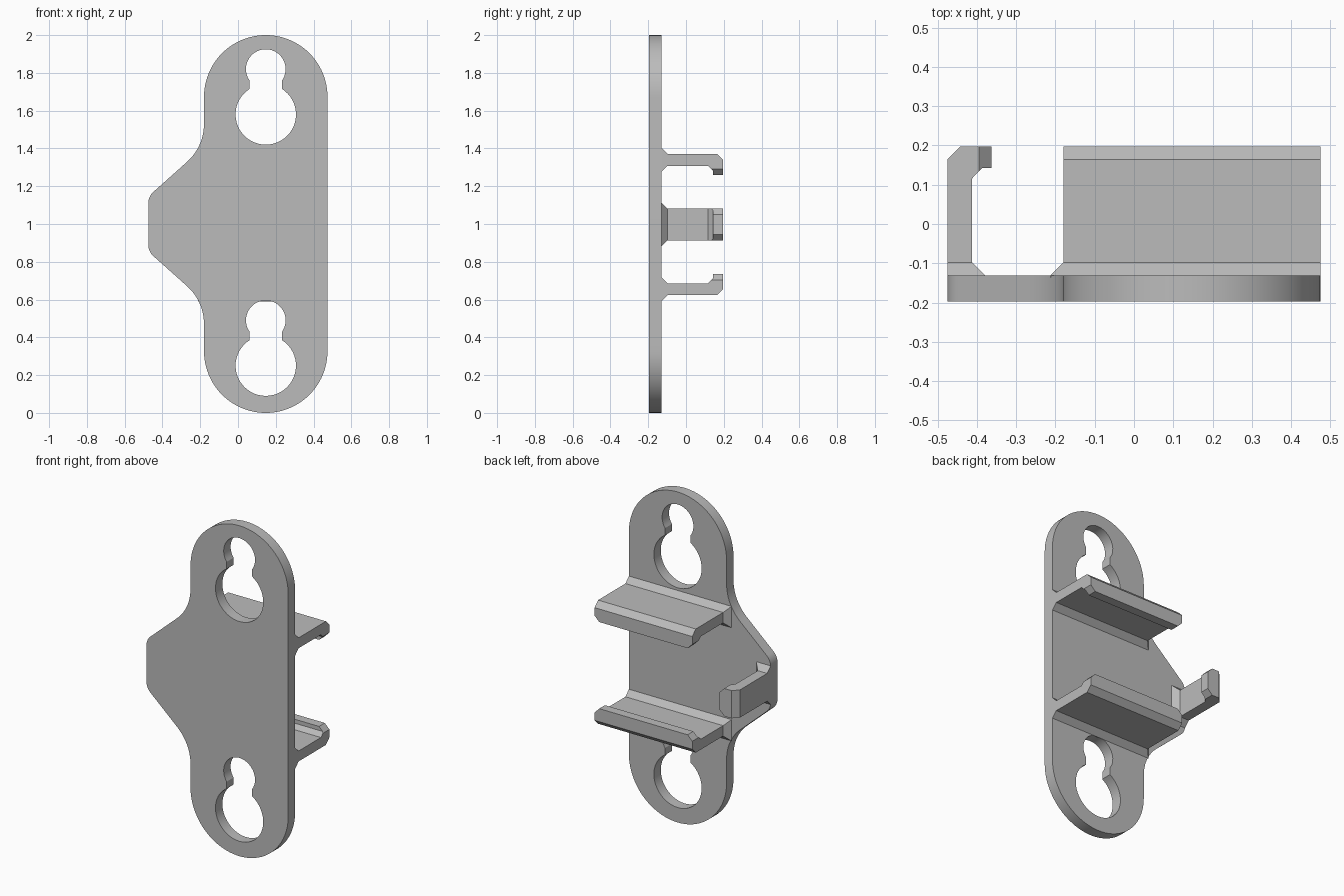
import bpy, bmesh
from math import sin, cos, acos, radians, degrees
from mathutils import Matrix, Vector

if "Cube" in bpy.data.objects:
    bpy.data.objects.remove(bpy.data.objects["Cube"])

FRONT, BACK, TIP = -0.197, -0.131, 0.197   # plate faces and clip ends along y
MID = 0.997                                # height of the clips' mirror plane
CHAMFER = 0.033

grey = bpy.data.materials.new("plain grey")
grey.use_nodes = True
colour = (0.5, 0.5, 0.5, 1)
grey.diffuse_color = colour
grey.node_tree.nodes["Principled BSDF"].inputs["Base Color"].default_value = colour


def arc(cx, cz, r, start, end, steps):
    """Points on an arc, angles in degrees."""
    angles = [radians(start + (end - start) * i / steps) for i in range(steps + 1)]
    return [(cx + r * cos(a), cz + r * sin(a)) for a in angles]


def finish(obj):
    bpy.ops.object.select_all(action='DESELECT')
    obj.select_set(True)
    bpy.context.view_layer.objects.active = obj
    bpy.ops.object.shade_smooth_by_angle(angle=radians(25))


def keyhole(cz):
    """Large round opening joined by a neck to a small one above it."""
    x, big, small, neck = 0.147, 0.16, 0.105, 0.085
    a, b = degrees(acos(neck / big)), degrees(acos(neck / small))
    return (arc(x, cz, big, 180 - a, 360 + a, 40)
            + arc(x, cz + 0.24, small, -b, 180 + b, 32))


# Outline of the plate: rounded bar with a tab swept out on one side
upper_side = (arc(-0.45, 1.53, 0.27, 0, -48, 12)
              + arc(-0.395, 1.11, 0.08, 132, 180, 8))
lower_side = [(x, 2 - z) for x, z in reversed(upper_side)]
outline = (arc(0.147, 1.673, 0.327, 0, 180, 48) + upper_side + lower_side
           + arc(0.147, 0.327, 0.327, 180, 360, 48))

# Mounting plate with two keyholes
curve = bpy.data.curves.new("mounting_plate", 'CURVE')
curve.dimensions = '2D'
curve.fill_mode = 'BOTH'
curve.extrude = (BACK - FRONT) / 2
for loop in (outline, keyhole(1.58), keyhole(0.25)):
    spline = curve.splines.new('POLY')
    spline.points.add(len(loop) - 1)
    for point, (x, z) in zip(spline.points, loop):
        point.co = (x, z, 0, 1)
    spline.use_cyclic_u = True
plate = bpy.data.objects.new("mounting_plate", curve)
bpy.context.collection.objects.link(plate)
plate.select_set(True)
bpy.context.view_layer.objects.active = plate
bpy.ops.object.convert(target='MESH')
plate = bpy.context.object
plate.data.transform(Matrix.Translation((0, (FRONT + BACK) / 2, 0))
                     @ Matrix.Rotation(radians(90), 4, 'X'))
bm = bmesh.new()
bm.from_mesh(plate.data)
bmesh.ops.remove_doubles(bm, verts=bm.verts, dist=0.0001)
bmesh.ops.recalc_face_normals(bm, faces=bm.faces)
bm.to_mesh(plate.data)
bm.free()
plate.data.materials.clear()
plate.data.materials.append(grey)
finish(plate)


def clip(name, low, high, place, outer_flare, high_flare):
    """Hooked wall: u runs along it, v from its outer face towards the lip."""
    wall, lip, root = 0.063, 0.112, BACK + CHAMFER
    profile = [(0, root), (0, TIP - CHAMFER), (CHAMFER, TIP), (lip, TIP),
               (lip, 0.142), (wall + 0.025, 0.142), (wall, 0.116), (wall, root)]
    bm = bmesh.new()
    # Wall and lip
    face = bm.faces.new([bm.verts.new((low, v, y)) for v, y in profile])
    extruded = bmesh.ops.extrude_face_region(bm, geom=[face])["geom"]
    bmesh.ops.translate(bm, vec=(high - low, 0, 0),
                        verts=[g for g in extruded if isinstance(g, bmesh.types.BMVert)])
    # Bevelled lip corners
    for u, side in ((low, -1), (high, 1)):
        geom = bm.verts[:] + bm.edges[:] + bm.faces[:]
        cut = bmesh.ops.bisect_plane(bm, geom=geom, plane_co=(u, lip - 0.031, 0),
                                     plane_no=Vector((side, 1, 0)), clear_outer=True)
        edges = [g for g in cut["geom_cut"] if isinstance(g, bmesh.types.BMEdge)]
        bmesh.ops.holes_fill(bm, edges=edges)
    # Flared root against the plate
    rings = []
    for y, grow in ((BACK - 0.005, 1), (BACK, 1), (root, 0)):
        u0, u1 = low - CHAMFER * grow, high + high_flare * grow
        v0, v1 = -outer_flare * grow, wall + CHAMFER * grow
        rings.append([bm.verts.new((u, v, y))
                      for u, v in ((u0, v0), (u1, v0), (u1, v1), (u0, v1))])
    bm.faces.new(rings[0])
    bm.faces.new(rings[-1])
    for a, b in zip(rings, rings[1:]):
        for i in range(4):
            j = (i + 1) % 4
            bm.faces.new((a[i], a[j], b[j], b[i]))
    for vert in bm.verts:
        vert.co = place(*vert.co)
    bmesh.ops.recalc_face_normals(bm, faces=bm.faces)
    mesh = bpy.data.meshes.new(name)
    bm.to_mesh(mesh)
    bm.free()
    mesh.materials.append(grey)
    obj = bpy.data.objects.new(name, mesh)
    bpy.context.collection.objects.link(obj)


# Upper and lower clips, mirrored in height
for name, side in (("upper_clip", 1), ("lower_clip", -1)):
    clip(name, -0.18, 0.474,
         lambda u, v, y: (u, y, MID + side * (0.374 - v)), CHAMFER, 0)

# Narrow hook standing on the side tab
clip("side_hook", MID - 0.084, MID + 0.084,
     lambda u, v, y: (-0.475 + v, y, u), 0, CHAMFER)
